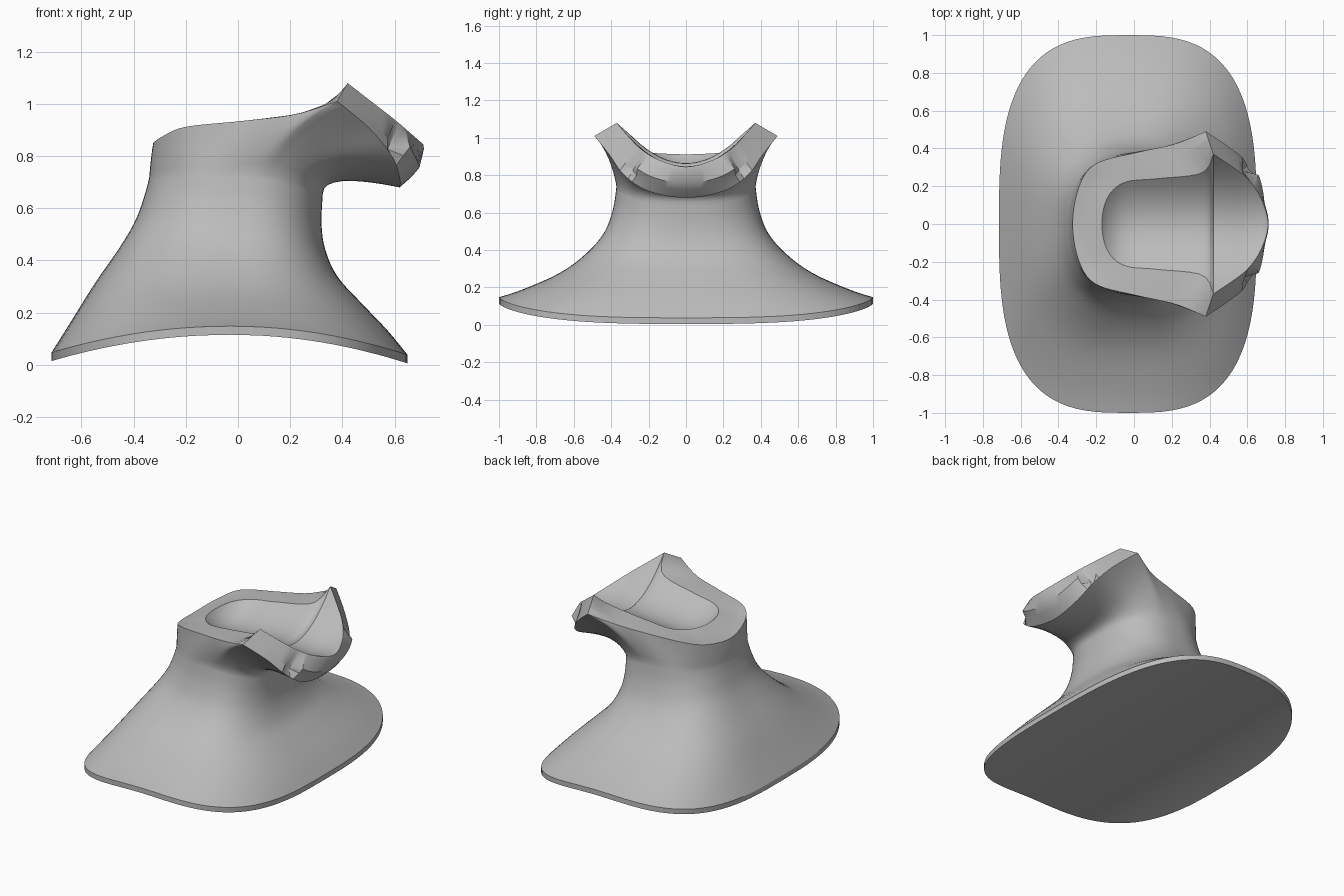
import bpy, bmesh, math
from mathutils import Vector

cube = bpy.data.objects.get("Cube")
if cube:
    bpy.data.objects.remove(cube)

N = 96            # points around every ring
CORNER = 75       # angle of the horn tips, where the rim has a sharp corner


def catmull(a, b, c, d, t):
    return 0.5 * (2 * b + (c - a) * t + (2 * a - 5 * b + 4 * c - d) * t * t
                  + (3 * b - a - 3 * c + d) * t ** 3)


def rim_ring(stations):
    """Smooth mirrored ring through (angle, x, y, z) stations, sharp at the horn tips."""
    flip = lambda s: (-s[0], s[1], -s[2], s[3])
    front = [s for s in stations if s[0] <= CORNER]
    back = [s for s in stations if s[0] >= CORNER]
    front = [flip(s) for s in front[:0:-1]] + front
    back = back + [(360 - s[0], s[1], -s[2], s[3]) for s in back[-2::-1]]

    def sample(run, ang):
        for i in range(len(run) - 1):
            if ang <= run[i + 1][0] + 1e-6:
                p = [Vector(run[min(max(i + k, 0), len(run) - 1)][1:]) for k in (-1, 0, 1, 2)]
                t = (ang - run[i][0]) / (run[i + 1][0] - run[i][0])
                return catmull(*p, t)

    ring = []
    for i in range(N):
        ang = 360 * i / N
        signed = ang - 360 if ang > 180 else ang
        ring.append(sample(front, signed) if abs(signed) <= CORNER else sample(back, ang))
    return ring


def body_ring(level, n):
    """Rounded-rectangle ring whose height bends along x."""
    xl, zl, xr, zr, hy, zy = level
    mid = -0.03 + 0.05 * (1 - hy)
    ring = []
    for i in range(N):
        a = 2 * math.pi * i / N
        c, s = math.cos(a), math.sin(a)
        u, v = abs(c) ** (2 / n), abs(s) ** (2 / n)
        x = mid + u * ((xr - mid) if c > 0 else (xl - mid))
        z = zy + u * u * ((zr if c > 0 else zl) - zy)
        ring.append(Vector((x, math.copysign(v * hy, s), z)))
    return ring


# Flared pedestal: left x, z / right x, z / half depth, z
levels = [
    (-.715, .047, .65, .038, 1.0, .148),
    (-.65, .15, .57, .135, .88, .187),
    (-.55, .31, .46, .25, .68, .275),
    (-.45, .455, .38, .34, .54, .375),
    (-.39, .56, .335, .44, .44, .49),
    (-.355, .66, .32, .54, .39, .62),
    (-.34, .72, .325, .655, .372, .74),
]
keys = [body_ring(l, 3 - .1 * k) for k, l in enumerate(levels)]
rings = [[p - Vector((0, 0, .033)) for p in keys[0]], keys[0]]
for k in range(len(keys) - 1):
    quad = [keys[min(max(k + j, 0), len(keys) - 1)] for j in (-1, 0, 1, 2)]
    for t in (.25, .5, .75, 1):
        rings.append([catmull(a, b, c, d, t) for a, b, c, d in zip(*quad)])

# Outer and inner edges of the cradle rim
outer = rim_ring([
    (0, .62, 0, .68), (25, .62, .2, .715), (45, .59, .33, .80), (60, .50, .41, .91),
    (75, .38, .49, 1.01), (88, .22, .425, .96), (105, .02, .38, .935),
    (130, -.2, .32, .912), (152, -.29, .2, .875), (180, -.325, 0, .85)])
inner = rim_ring([
    (0, .71, 0, .845), (25, .67, .14, .88), (45, .6, .24, .94), (60, .51, .31, 1.01),
    (75, .42, .37, 1.08), (88, .36, .27, .99), (105, .12, .24, .945),
    (130, -.05, .22, .925), (152, -.14, .14, .917), (180, -.17, 0, .912)])

# Sweep from the neck out to the cradle edge
neck = rings[-1]
controls = []
for i, (a, b) in enumerate(zip(neck, outer)):
    f = max(0, math.cos(2 * math.pi * i / N)) ** 1.5
    c = a.lerp(b, .4 * (1 - f))
    c.z = (a.z + .6 * (b.z - a.z)) * (1 - f) + (b.z + .06) * f
    controls.append(c)
for step in range(1, 9):
    t = step / 8
    rings.append([a * (1 - t) ** 2 + c * (2 * t * (1 - t)) + b * t * t
                  for a, c, b in zip(neck, controls, outer)])

# Stepped lip with small notches on the cradle's open end
for push, rise, share in ((.02, -.008, .3), (.045, .02, .34), (.012, .0, .9)):
    ring = []
    for i, (a, b) in enumerate(zip(outer, inner)):
        ang = min(i, N - i) * 360 / N
        p = a.lerp(b, share)
        if ang < 40:
            p += Vector((push, 0, rise))
        elif ang < 46 and share < .5:
            p += Vector((-.03, 0, .0))
        ring.append(p)
    rings.append(ring)
rings.append(inner)

# Build one closed skin
bm = bmesh.new()
loops = [[bm.verts.new(p) for p in r] for r in rings]
for lo, hi in zip(loops, loops[1:]):
    for i in range(N):
        j = (i + 1) % N
        bm.faces.new((lo[i], lo[j], hi[j], hi[i]))


def strip_cap(loop, bend, cuts):
    """Span a mirrored loop with cross strips; bend curves each strip in y."""
    rows = []
    for i in range(N // 2 + 1):
        a, b = loop[i], loop[-i % N]
        if a is b:
            rows.append([a] * (cuts + 1))
            continue
        row = [a]
        for k in range(1, cuts):
            p = a.co.lerp(b.co, k / cuts)
            p.z -= bend * (a.co.y ** 2 - p.y ** 2)
            row.append(bm.verts.new(p))
        rows.append(row + [b])
    for r, s in zip(rows, rows[1:]):
        for k in range(cuts):
            corners = list(dict.fromkeys((r[k], s[k], s[k + 1], r[k + 1])))
            if len(corners) > 2:
                bm.faces.new(corners)


strip_cap(loops[0], 0, 1)        # arched underside
strip_cap(loops[-1], 1.72, 16)   # trough of the cradle
bmesh.ops.recalc_face_normals(bm, faces=bm.faces)

mesh = bpy.data.meshes.new("cradle_stand")
bm.to_mesh(mesh)
bm.free()
stand = bpy.data.objects.new("cradle_stand", mesh)
bpy.context.collection.objects.link(stand)

grey = bpy.data.materials.new("plain_grey")
grey.use_nodes = True
colour = (.5, .5, .5, 1)
grey.diffuse_color = colour
grey.node_tree.nodes["Principled BSDF"].inputs["Base Color"].default_value = colour
mesh.materials.append(grey)

bpy.ops.object.select_all(action="DESELECT")
stand.select_set(True)
bpy.context.view_layer.objects.active = stand
bpy.ops.object.shade_smooth_by_angle(angle=math.radians(32))
